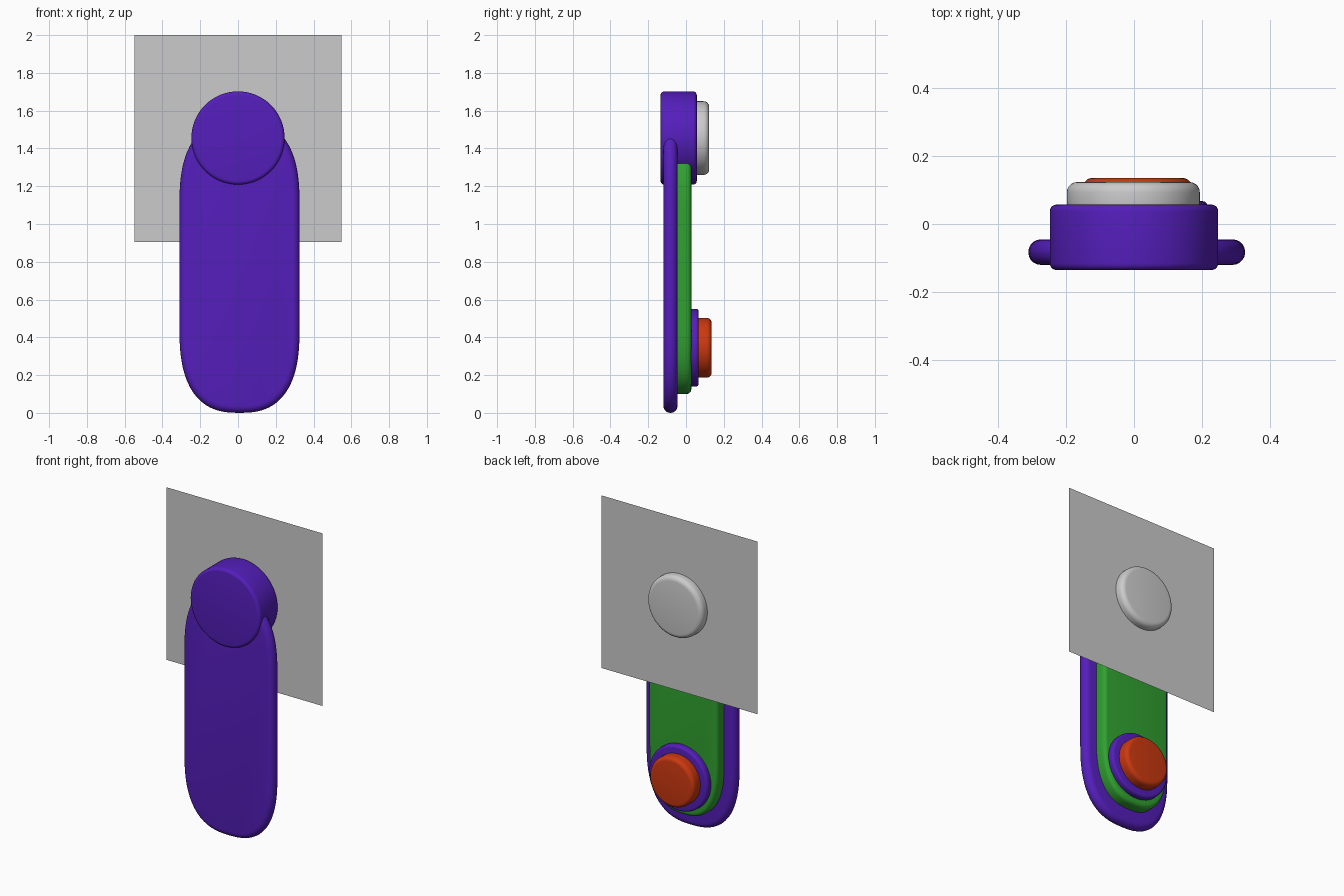
import bpy, bmesh
from math import sin, cos, pi

if "Cube" in bpy.data.objects:
    bpy.data.objects.remove(bpy.data.objects["Cube"])


def material(name, rgb):
    m = bpy.data.materials.new(name)
    m.diffuse_color = (*rgb, 1)
    m.use_nodes = True
    m.node_tree.nodes["Principled BSDF"].inputs["Base Color"].default_value = m.diffuse_color
    return m


purple = material("purple", (0.09, 0.013, 0.5))
green = material("green", (0.03, 0.36, 0.03))
red = material("red", (0.6, 0.04, 0.005))


def circle(cx, cz, r, n=64):
    return [(cx + r * cos(2 * pi * i / n), cz + r * sin(2 * pi * i / n)) for i in range(n)]


def rounded_slab(cx, half, z0, z1, corner, n=2.6, steps=16):
    """Long outline with superelliptic ends."""
    pts = []
    for k in range(4):
        for i in range(steps + 1):
            t = (k + i / steps) * pi / 2
            c, s = cos(t), sin(t)
            x = half * abs(c) ** (2 / n) * (1 if c > 0 else -1)
            dz = corner * abs(s) ** (2 / n)
            p = (cx + x, z1 - corner + dz if k < 2 else z0 + corner - dz)
            if not pts or abs(p[0] - pts[-1][0]) + abs(p[1] - pts[-1][1]) > 1e-4:
                pts.append(p)
    if abs(pts[0][0] - pts[-1][0]) + abs(pts[0][1] - pts[-1][1]) < 1e-4:
        pts.pop()
    return pts


def plate(name, outline, y0, y1, front_r, back_r, mat=None, steps=5):
    """Extrude an x-z outline along y with rounded front and back rims."""
    n = len(outline)
    normals = []
    for i in range(n):
        (ax, az), (bx, bz) = outline[i - 1], outline[(i + 1) % n]
        dx, dz = bx - ax, bz - az
        length = (dx * dx + dz * dz) ** 0.5
        normals.append((dz / length, -dx / length))
    angles = [pi / 2 * i / steps for i in range(steps + 1)]
    profile = [(front_r * (1 - sin(a)), y0 + front_r * (1 - cos(a))) for a in angles]
    profile += [(back_r * (1 - cos(a)), y1 - back_r * (1 - sin(a))) for a in angles]
    bm = bmesh.new()
    rings = [[bm.verts.new((x - nx * d, y, z - nz * d))
              for (x, z), (nx, nz) in zip(outline, normals)] for d, y in profile]
    for a, b in zip(rings, rings[1:]):
        for i in range(n):
            j = (i + 1) % n
            bm.faces.new((a[i], a[j], b[j], b[i]))
    bm.faces.new(rings[0])
    bm.faces.new(rings[-1])
    bmesh.ops.remove_doubles(bm, verts=bm.verts, dist=1e-5)
    bmesh.ops.recalc_face_normals(bm, faces=bm.faces)
    me = bpy.data.meshes.new(name)
    bm.to_mesh(me)
    bm.free()
    ob = bpy.data.objects.new(name, me)
    bpy.context.collection.objects.link(ob)
    if mat:
        me.materials.append(mat)
    bpy.ops.object.select_all(action="DESELECT")
    ob.select_set(True)
    bpy.context.view_layer.objects.active = ob
    bpy.ops.object.shade_smooth_by_angle(angle=0.7)
    return ob


# Long handle with its inlay on the back
plate("handle", rounded_slab(0.008, 0.318, 0.0, 1.55, 0.45), -0.12, -0.045, 0.037, 0.037, purple)
plate("inlay", rounded_slab(0.005, 0.242, 0.1, 1.44, 0.38), -0.055, 0.028, 0.01, 0.025, green)

# Pivot drum and its rear cap
plate("pivot_drum", circle(0, 1.455, 0.247), -0.135, 0.057, 0.02, 0.02, purple)
plate("pivot_cap", circle(-0.002, 1.455, 0.195), 0.05, 0.123, 0.01, 0.03)

# Push button and its collar
plate("button_collar", circle(0.01, 0.345, 0.206), 0.02, 0.067, 0.01, 0.015, purple)
plate("button", circle(0.01, 0.345, 0.158), 0.055, 0.135, 0.01, 0.025, red)

# Thin square backing panel
bpy.ops.mesh.primitive_plane_add(size=1.095, location=(0, 0.067, 1.4525), rotation=(pi / 2, 0, 0))
panel = bpy.context.object
panel.name = "backing_panel"
